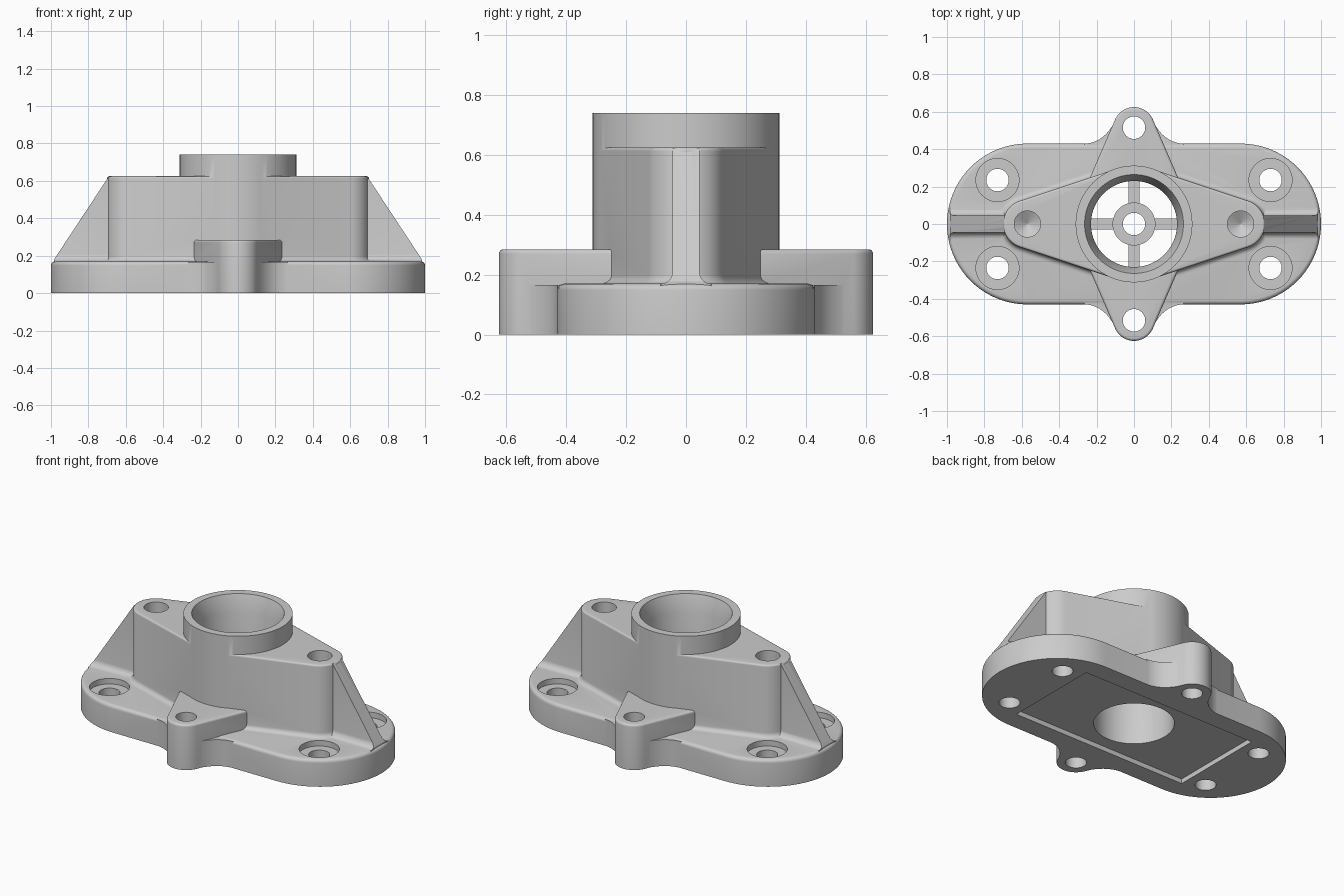
import bpy, bmesh
from math import sin, cos, radians, pi

if "Cube" in bpy.data.objects:
    bpy.data.objects.remove(bpy.data.objects["Cube"])


def outline(arcs, off):
    """Points along arcs (cx, cy, r, a0, a1, steps), grown by off."""
    pts = []
    for cx, cy, r, a0, a1, n in arcs:
        for i in range(n + 1):
            a = radians(a0 + (a1 - a0) * i / max(n, 1))
            pts.append((cx + (r + off) * cos(a), cy + (r + off) * sin(a)))
    return pts


def skin(name, rings, closed=False):
    """Mesh through stacked rings of 3D points, capped or closed in a loop."""
    bm = bmesh.new()
    vs = [[bm.verts.new(p) for p in ring] for ring in rings]
    n = len(vs[0])
    pairs = list(zip(vs, vs[1:])) + ([(vs[-1], vs[0])] if closed else [])
    for lo, hi in pairs:
        for i in range(n):
            j = (i + 1) % n
            bm.faces.new((lo[i], lo[j], hi[j], hi[i]))
    if not closed:
        bm.faces.new(vs[0][::-1])
        bm.faces.new(vs[-1])
    bmesh.ops.recalc_face_normals(bm, faces=bm.faces[:])
    me = bpy.data.meshes.new(name)
    bm.to_mesh(me)
    bm.free()
    ob = bpy.data.objects.new(name, me)
    bpy.context.collection.objects.link(ob)
    return ob


def loft(name, arcs, layers, closed=False):
    return skin(name, [[(x, y, z) for x, y in outline(arcs, o)] for o, z in layers], closed)


def circle(x=0, y=0, n=64):
    return [(x, y, 0, 0, 360 - 360 / n, n - 1)]


def round_top(z, r, n=5):
    return [(-r * (1 - cos(t * pi / 2 / n)), z - r + r * sin(t * pi / 2 / n)) for t in range(n + 1)]


def root_fillet(z, r, n=5):
    return [(r * (1 - sin(t * pi / 2 / n)), z + r * (1 - cos(t * pi / 2 / n))) for t in range(n + 1)]


def activate(ob):
    bpy.ops.object.select_all(action='DESELECT')
    ob.select_set(True)
    bpy.context.view_layer.objects.active = ob


def combine(target, tool, op):
    activate(target)
    m = target.modifiers.new("bool", 'BOOLEAN')
    m.operation, m.solver, m.object = op, 'EXACT', tool
    bpy.ops.object.modifier_apply(modifier=m.name)
    bpy.data.objects.remove(tool, do_unlink=True)


# Stadium-shaped base plate
T = 0.17
housing = loft("housing", [(0.57, 0, 0.43, -90, 90, 40), (-0.57, 0, 0.43, 90, 270, 40)],
               [(0, 0)] + round_top(T, 0.022))
adds = []

# Tapered central body with rounded ends
A = 71.6
body = [(0.57, 0, 0.13, -A, A, 20), (0, 0, 0.31, A, 180 - A, 12),
        (-0.57, 0, 0.13, 180 - A, 180 + A, 20), (0, 0, 0.31, 180 + A, 360 - A, 12)]
adds.append(loft("body", body, [(0.03, 0.1)] + root_fillet(T, 0.03) + round_top(0.625, 0.012)))

# Round collar
adds.append(loft("collar", circle(n=96), [(0.312, 0.12), (0.312, 0.74)]))

for s in (-1, 1):
    # Raised bolt ear on each long side
    turn = 0 if s > 0 else 180
    ear = [(0.235 * s, 0.08 * s, 0, turn, turn, 0),
           (0.235 * s, 0.25 * s, 0, 23.5 + turn, 23.5 + turn, 0),
           (0, 0.515 * s, 0.11, 23.5 + turn, 156.5 + turn, 24),
           (-0.235 * s, 0.25 * s, 0, 156.5 + turn, 156.5 + turn, 0),
           (-0.235 * s, 0.08 * s, 0, 180 + turn, 180 + turn, 0)]
    adds.append(loft("ear", ear, [(0, 0)] + round_top(0.285, 0.015)))

    # Curved web blending the ear into the plate edge
    side = []
    for i in range(13):
        t = i / 12
        side.append(((1 - t) ** 2 * 0.265 + 2 * t * (1 - t) * 0.165 + t * t * 0.11,
                     (1 - t) ** 2 * 0.429 + 2 * t * (1 - t) * 0.435 + t * t * 0.535))
    pts = [(0.265, 0.33)] + side
    pts += [(-x, y) for x, y in pts[::-1]]
    adds.append(skin("web", [[(x * s, y * s, z) for x, y in pts] for z in (0, 0.166)]))

    # Sloping end rib with a filleted foot
    rings = []
    for o, z in [(0.04, 0.1)] + root_fillet(T - 0.001, 0.04) + [(0, 0.623)]:
        w, x = 0.045 + o, min(0.985, 0.69 + 0.3 * (0.625 - z) / 0.455)
        rings.append([(s * 0.55, -w, z), (s * x, -w, z), (s * x, w, z), (s * 0.55, w, z)])
    adds.append(skin("rib", rings))

for ob in adds:
    combine(housing, ob, 'UNION')

# Main bore with tapered mouth
cuts = [loft("bore_cutter", circle(n=96), [(0.23, -0.1), (0.23, 0.64), (0.265, 0.742), (0.265, 0.85)])]
# Shallow rectangular pocket underneath
cuts.append(skin("pocket_cutter", [[(-0.615, -0.31, z), (0.615, -0.31, z), (0.615, 0.31, z),
                                    (-0.615, 0.31, z)] for z in (-0.1, 0.03)]))
for s in (-1, 1):
    # Ear through holes, blind drilled holes, counterbored plate holes
    cuts.append(loft("ear_hole", circle(0, 0.515 * s, 40), [(0.06, -0.1), (0.06, 0.5)]))
    cuts.append(loft("blind_hole", circle(0.57 * s, 0, 40), [(0.002, 0.26), (0.07, 0.3), (0.07, 0.8)]))
    for t in (-1, 1):
        cuts.append(loft("plate_hole", circle(0.73 * s, 0.235 * t, 48),
                         [(0.06, -0.1), (0.06, 0.135), (0.115, 0.135), (0.115, 0.25)]))
for ob in cuts:
    combine(housing, ob, 'DIFFERENCE')

# Spoked hub inside the bore
hub = loft("hub_ring", circle(n=48), [(0.115, 0.3), (0.115, 0.42), (0.06, 0.42), (0.06, 0.3)], closed=True)
for k in range(4):
    c, d = round(cos(k * pi / 2)), round(sin(k * pi / 2))
    local = [(0.1, -0.03), (0.24, -0.03), (0.24, 0.03), (0.1, 0.03)]
    spoke = skin("hub_spoke", [[(x * c - y * d, x * d + y * c, z) for x, y in local] for z in (0.31, 0.41)])

for ob in (housing, hub):
    activate(ob)
    bpy.ops.object.shade_smooth_by_angle(angle=radians(30))
